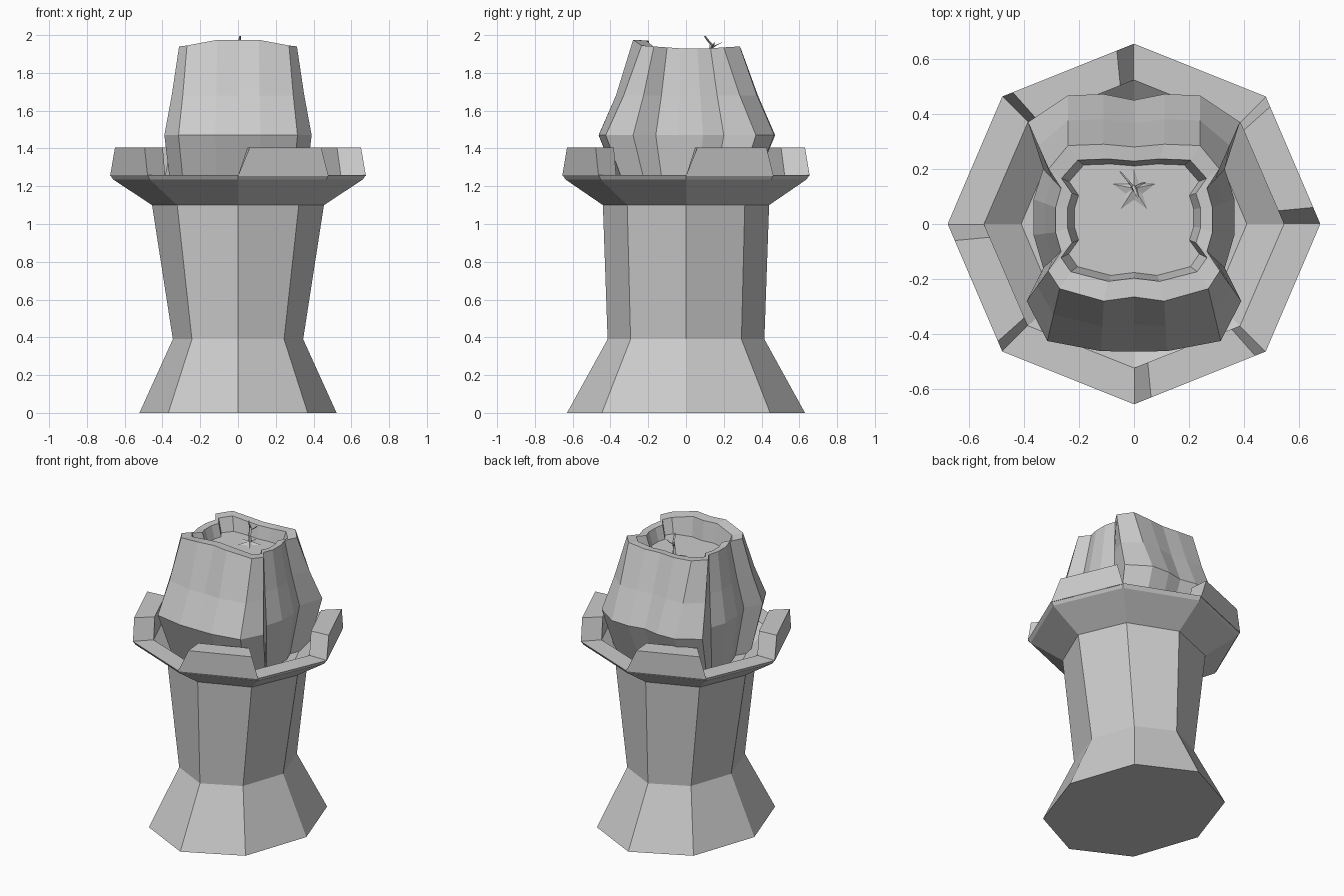
import bpy, bmesh
from math import sin, cos, pi
from mathutils import Vector

if "Cube" in bpy.data.objects:
    bpy.data.objects.remove(bpy.data.objects["Cube"])


def make(name, verts, faces):
    me = bpy.data.meshes.new(name)
    bm = bmesh.new()
    vs = [bm.verts.new(v) for v in verts]
    for f in faces:
        bm.faces.new([vs[i] for i in f])
    bmesh.ops.recalc_face_normals(bm, faces=bm.faces)
    bm.to_mesh(me)
    bm.free()
    ob = bpy.data.objects.new(name, me)
    bpy.context.collection.objects.link(ob)
    return ob


def loft(name, rings):
    """Skin a list of equal-sized rings and cap both ends."""
    n = len(rings[0])
    verts = [p for r in rings for p in r]
    faces = [(a * n + i, a * n + (i + 1) % n, (a + 1) * n + (i + 1) % n, (a + 1) * n + i)
             for a in range(len(rings) - 1) for i in range(n)]
    faces.append(tuple(reversed(range(n))))
    faces.append(tuple(range(len(verts) - n, len(verts))))
    return make(name, verts, faces)


def oct_pt(k, rx, ry, z):
    return Vector((rx * cos(k * pi / 4), ry * sin(k * pi / 4), z))


# octagonal pedestal with flared dish
profile = [(.522, .63, 0), (.345, .415, .39), (.455, .44, 1.10), (.66, .637, 1.235),
           (.677, .655, 1.26), (.545, .523, 1.26), (.41, .40, 1.15)]
loft("pedestal", [[oct_pt(k, *p) for k in range(8)] for p in profile])

# raised blocks on every other side of the rim
for k in range(0, 8, 2):
    def edge(rx, ry, z, s, e):
        a, b = oct_pt(k, rx, ry, z), oct_pt(k + 1, rx, ry, z)
        return [a.lerp(b, s), a.lerp(b, e)]
    rings = []
    for z, s, e in ((1.255, 0, 1), (1.405, .13, .92)):
        o, i = edge(.677, .655, z, s, e), edge(.545, .523, z, s, e)
        rings.append([o[0], o[1], i[1], i[0]])
    loft("rim_block_%d" % (k // 2 + 1), rings)

# candle half outlines, front centre round to back centre
wide = [(0, -.463), (.12, -.462), (.315, -.425), (.39, -.28), (.33, -.16), (.365, -.04),
        (.365, .09), (.33, .2), (.385, .37), (.24, .467), (.11, .472), (0, .45)]
top = [(0, -.265), (.11, -.28), (.27, -.235), (.312, -.17), (.265, -.1), (.285, -.03),
       (.285, .06), (.265, .13), (.31, .2), (.24, .285), (.11, .29), (0, .28)]
top_z = [1.975, 1.975, 1.945, 1.94, 1.935, 1.93, 1.93, 1.93, 1.935, 1.94, 1.93, 1.93]


def full(half):
    return half + [(-x, y, z) for x, y, z in half[-2:0:-1]]


def ring(pts, sx, sy, z, dy=0):
    zs = z if isinstance(z, list) else [z] * len(pts)
    return full([(x * sx, y * sy + dy, h) for (x, y), h in zip(pts, zs)])


mid = [((a[0] + b[0]) / 2, (a[1] + b[1]) / 2) for a, b in zip(wide, top)]
loft("candle", [ring(wide, .9, .72, 1.15), ring(wide, 1, 1, 1.47), ring(mid, 1, 1, 1.68),
                ring(top, 1, 1, top_z), ring(top, .85, .78, [z - .005 for z in top_z], .01),
                ring(top, .76, .71, 1.84, .012)])

# star-shaped wax foot around the wick
C = Vector((0, .12, 1.842))
star = [C + Vector((r * sin(i * pi / 5), r * cos(i * pi / 5), 0))
        for i in range(10) for r in ((.08 if i % 2 == 0 else .032),)]
make("wick_foot", star + [C + Vector((0, .01, .015))],
     [(i, (i + 1) % 10, 10) for i in range(10)])


# bent wick and its two frayed strands
def strand(name, pts, r):
    rings = []
    for i, p in enumerate(pts):
        t = r * (1 - .6 * i / (len(pts) - 1))
        rings.append([Vector(p) + Vector((t * cos(a * pi / 2), t * sin(a * pi / 2), 0))
                      for a in range(4)])
    loft(name, rings)


strand("wick", [(0, .13, 1.83), (.003, .125, 1.9), (0, .135, 1.95), (.01, .11, 1.98),
                (.012, .1, 1.995)], .012)
strand("wick_strand_left", [(0, .13, 1.925), (-.02, .155, 1.945), (-.05, .19, 1.96)], .007)
strand("wick_strand_right", [(0, .13, 1.93), (.025, .145, 1.945), (.04, .15, 1.96)], .007)
